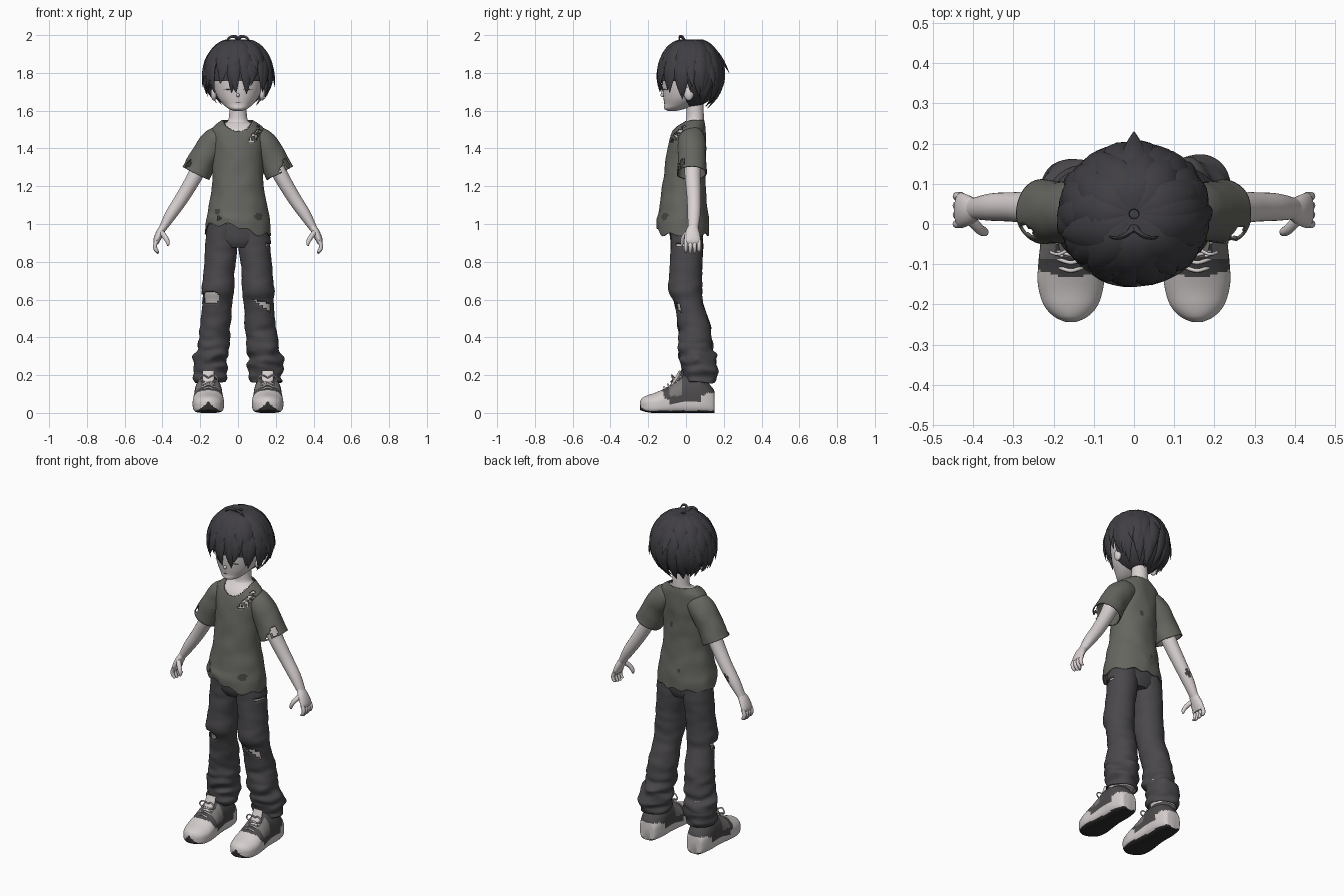
import bpy, bmesh, math, random
from mathutils import Vector, Matrix, noise

random.seed(4)
if "Cube" in bpy.data.objects:
    bpy.data.objects.remove(bpy.data.objects["Cube"])


def material(name, *rgb):
    m = bpy.data.materials.new(name)
    m.use_nodes = True
    m.diffuse_color = (*rgb, 1)
    m.node_tree.nodes["Principled BSDF"].inputs["Base Color"].default_value = (*rgb, 1)
    return m


SKIN = material("pale skin", .70, .64, .64)
HAIR = material("charcoal hair", .052, .049, .057)
SHIRT = material("grey green cloth", .132, .132, .117)
PANTS = material("dark trouser cloth", .068, .064, .070)
WHITE = material("worn white rubber", .66, .62, .61)
UPPER = material("dark shoe cloth", .075, .071, .074)
SOLE = material("black sole", .03, .028, .03)
GREY = material("mid grey", .20, .19, .185)
STAIN = material("dark stain", .06, .058, .056)


def spline(pts, steps):
    """Catmull-Rom through tuples of any length."""
    out = []
    for i in range(len(pts) - 1):
        a, b, c, d = pts[max(i - 1, 0)], pts[i], pts[i + 1], pts[min(i + 2, len(pts) - 1)]
        for k in range(steps):
            t = k / steps
            out.append([q + .5 * t * (r - p + t * (2 * p - 5 * q + 4 * r - s + t * (3 * (q - r) + s - p)))
                        for p, q, r, s in zip(a, b, c, d)])
    return out + [list(pts[-1])]


def loft(bm, pts, sides=24, steps=6, ref=(0, 1, 0), axis=None, caps=True, low=1):
    """Sweep an ellipse through (x, y, z, radius a, radius b) stations."""
    rows = spline(pts, steps)
    rings = []
    for i, r in enumerate(rows):
        p = Vector(r[:3])
        t = Vector(axis) if axis else Vector(rows[min(i + 1, len(rows) - 1)][:3]) - Vector(rows[max(i - 1, 0)][:3])
        t.normalize()
        n = p - ref if isinstance(ref, Vector) else Vector(ref)
        b = (n - t * n.dot(t)).normalized()
        a = b.cross(t)
        ring = []
        for k in range(sides):
            c, s = math.cos(math.tau * k / sides), math.sin(math.tau * k / sides)
            e = low if s < 0 else 1
            c, s = math.copysign(abs(c) ** e, c), math.copysign(abs(s) ** e, s)
            ring.append(bm.verts.new(p + a * c * r[3] + b * s * r[4]))
        rings.append(ring)
    for u, v in zip(rings, rings[1:]):
        for k in range(sides):
            j = (k + 1) % sides
            bm.faces.new((u[k], u[j], v[j], v[k]))
    if caps:
        bm.faces.new(rings[0])
        bm.faces.new(rings[-1])


def level(bm, rows, **kw):
    """Loft of horizontal rings given as (z, x, y, rx, ry)."""
    loft(bm, [(x, y, z, a, b) for z, x, y, a, b in rows], axis=(0, 0, 1), **kw)


def ball(bm, loc, size):
    bmesh.ops.create_uvsphere(bm, u_segments=24, v_segments=16, radius=1,
                              matrix=Matrix.Translation(loc) @ Matrix.Diagonal((*size, 1)))


def cut(bm, rule):
    gone = [f for f in bm.faces if rule(*f.calc_center_median())]
    bmesh.ops.delete(bm, geom=gone, context="FACES")


def paint(bm, rule):
    for f in bm.faces:
        f.material_index = rule(*f.calc_center_median())


def finish(bm, name, mats, thick=0):
    bmesh.ops.recalc_face_normals(bm, faces=bm.faces)
    me = bpy.data.meshes.new(name)
    bm.to_mesh(me)
    bm.free()
    ob = bpy.data.objects.new(name, me)
    bpy.context.collection.objects.link(ob)
    for m in mats:
        me.materials.append(m)
    if thick:
        ob.modifiers.new("cloth thickness", "SOLIDIFY").thickness = thick
    bpy.ops.object.select_all(action="DESELECT")
    ob.select_set(True)
    bpy.context.view_layer.objects.active = ob
    bpy.ops.object.shade_smooth_by_angle(angle=math.radians(50))


# Head with nose and ears
bm = bmesh.new()
level(bm, [(1.598, 0, -.075, .02, .02), (1.61, 0, -.06, .05, .055), (1.635, 0, -.03, .08, .085),
           (1.67, 0, -.005, .108, .115), (1.72, 0, .01, .128, .135), (1.78, 0, .02, .14, .145),
           (1.85, 0, .03, .135, .14), (1.92, 0, .03, .1, .1), (1.95, 0, .03, .03, .03)], sides=32)
ball(bm, (0, -.122, 1.682), (.009, .014, .01))
for s in (-1, 1):
    ball(bm, (s * .128, .015, 1.69), (.016, .026, .036))
finish(bm, "head", [SKIN])

# Lowered eyelid lines and mouth
bm = bmesh.new()
for s in (-1, 1):
    xs = [s * (.03 + .011 * k) for k in range(5)]
    loft(bm, [(x, .008 - .135 * math.sqrt(1 - (x / .128) ** 2), 1.712 - 4 * (abs(x) - .052) ** 2, .002, .004)
              for x in xs], sides=6, steps=2)
loft(bm, [(x, -.126, 1.645, .001, .002) for x in (-.012, 0, .012)], sides=6, steps=2)
finish(bm, "eyelids_and_mouth", [GREY])

# Neck and upper body under the shirt
bm = bmesh.new()
level(bm, [(1.2, 0, 0, .115, .09), (1.35, 0, .005, .118, .088), (1.45, 0, .012, .124, .08),
           (1.5, 0, .022, .122, .07), (1.53, 0, .035, .082, .055), (1.555, 0, .048, .05, .047),
           (1.66, 0, .045, .045, .045)], sides=32)
finish(bm, "neck_and_chest", [SKIN])

# Arms and hands
for s, side in ((1, "left"), (-1, "right")):
    bm = bmesh.new()

    def limb(*pts, **kw):
        loft(bm, [(s * p[0], *p[1:]) for p in pts], **kw)

    limb((.1, .035, 1.44, .05, .05), (.17, .035, 1.37, .047, .047), (.23, .036, 1.25, .04, .042),
         (.295, .042, 1.14, .036, .037), (.355, .042, 1.05, .031, .034), (.4, .038, .975, .02, .026))
    limb((.392, .038, .99, .018, .025), (.412, .034, .955, .021, .038), (.43, .034, .915, .018, .044),
         (.432, .034, .895, .012, .04), sides=16)
    for k in range(4):
        y, end = .0 + k * .023, .843 + (.008, 0, .003, .016)[k]
        limb((.43, y, .91, .011, .011), (.44, y, .885, .011, .011), (.434, y, .862, .01, .01),
             (.422, y, end, .006, .006), sides=10, steps=3)
    limb((.405, .01, .955, .014, .014), (.385, -.012, .93, .013, .013), (.372, -.02, .905, .011, .011),
         (.37, -.022, .885, .005, .005), sides=10, steps=3)
    # Bruise on one forearm
    paint(bm, lambda x, y, z: int((Vector((x, y, z)) - Vector((-.325, .075, 1.08))).length < .02))
    finish(bm, side + "_arm", [SKIN, STAIN])

# Torn shirt
bm = bmesh.new()
level(bm, [(.945, 0, -.015, .176, .138), (1.0, 0, -.016, .172, .138), (1.08, 0, -.014, .158, .128),
           (1.2, 0, -.01, .138, .115), (1.35, 0, 0, .134, .105), (1.45, 0, .01, .14, .096),
           (1.505, 0, .02, .138, .084), (1.535, 0, .03, .105, .07), (1.56, 0, .04, .065, .055)],
      sides=80, steps=9, caps=False)
for v in bm.verts:
    x, y, z = v.co
    w = max(0, min(1, (1.06 - z) / .1))
    lift = .05 * max(0, min(1, (.1 - x) / .12)) * max(0, min(1, -y / .08))
    v.co.z += w * (lift + .008 * math.sin(9 * math.atan2(y, x)))
for s in (-1, 1):
    loft(bm, [(s * x, .03, z, r, r) for x, z, r in ((.05, 1.465, .055), (.12, 1.437, .073),
              (.175, 1.36, .075), (.222, 1.268, .08))], sides=40, steps=9, caps=False)
for v in bm.verts:
    v.co += noise.noise_vector(v.co * 13) * .005
holes = [(Vector(p), r) for p, r in (((.262, -.03, 1.33), .027), ((.235, -.05, 1.29), .016),
                                     ((-.265, -.02, 1.32), .022), ((-.1, -.12, 1.03), .014))]


def torn(x, y, z):
    p = Vector((x, y, z))
    collar = (x / .082) ** 2 + ((z - 1.57) / .08) ** 2 < 1 and y < .045 or z > 1.55
    scratch = y < 0 and 1.43 < z < 1.525 and abs(x - .1 - (z - 1.48) * .5) < .02 and noise.noise(p * 70) > -.05
    return collar or scratch or any((p - c).length < r for c, r in holes)


def stained(x, y, z):
    spots = ((.11, 1.04, -1, .02), (-.11, 1.065, -1, .014), (.03, 1.32, 1, .012), (-.03, 1.06, 1, .011))
    return int(any(y * f > .04 and math.hypot(x - a, z - b) < r for a, b, f, r in spots))


cut(bm, torn)
paint(bm, stained)
finish(bm, "shirt", [SHIRT, STAIN], .006)

# Trousers with skin legs inside the torn knees
LEG = [(1.0, .083, .0, .083, .085), (.88, .088, .005, .086, .086), (.75, .1, 0, .081, .086),
       (.65, .107, -.004, .086, .089), (.58, .11, .014, .08, .077), (.45, .12, .045, .081, .086),
       (.35, .13, .052, .086, .09), (.27, .145, .068, .094, .097), (.215, .147, .072, .09, .095),
       (.16, .15, .07, .078, .082)]


def knee_tear(x, y, z):
    if y > .03:
        return False
    if x < 0:
        return ((x + .145) / .052) ** 2 + ((z - .61) / .034) ** 2 < 1
    d = x - .08
    thigh = math.hypot(x - .165, (z - .89) * 1.5) < .018
    return thigh or (0 < d < .095 and .595 - d * .7 < z < .6 - d * .2)


for s, side in ((1, "left"), (-1, "right")):
    rows = [(z, s * x, y, a, b) for z, x, y, a, b in LEG]
    bm = bmesh.new()
    level(bm, rows, sides=48, steps=9, caps=False)
    for v in bm.verts:
        x, y, z = v.co
        amt = .004 + .016 * max(0, min(1, (.52 - z) / .2))
        n = noise.noise_vector(Vector((x * 9, y * 9, z * 24 + s * 3)))
        v.co += Vector((n.x, n.y, n.z * .4)) * amt
    cut(bm, knee_tear)
    finish(bm, side + "_trouser_leg", [PANTS], .006)
    bm = bmesh.new()
    level(bm, [(z, x, y, a - .014, b - .014) for z, x, y, a, b in rows])
    finish(bm, side + "_leg", [SKIN])
bm = bmesh.new()
level(bm, [(.875, 0, .005, .1, .07), (.92, 0, .002, .15, .086), (1.03, 0, 0, .15, .09)], sides=32)
finish(bm, "trouser_seat", [PANTS])

# Shoes: cloth upper, rubber toe cap and rim, black sole, tongue and laces
PROFILE = [(.152, .025, .1), (.142, .052, .13), (.08, .072, .19), (0, .073, .2), (-.05, .076, .172),
           (-.1, .081, .137), (-.15, .082, .112), (-.2, .068, .092), (-.23, .042, .07), (-.244, .012, .045)]
for s, side in ((1, "left"), (-1, "right")):
    cx = s * .157

    def shoe_colour(x, y, z):
        d = abs(x - cx)
        if z < .012 or (y < -.19 and z < .052 - d * .7):
            return 2
        rim = .055 + .05 * max(0, min(1, (y - .06) / .05)) + .04 * max(0, min(1, (-y - .08) / .05))
        if y < -.135 + d * .25 or z < rim:
            return 1
        return 3 if -.085 < y < -.02 and d > .035 and z > .09 else 0

    bm = bmesh.new()
    loft(bm, [(cx, y, h / 2, w, h / 2) for y, w, h in PROFILE], sides=48, steps=8,
         ref=(0, 0, 1), axis=(0, -1, 0), low=.45)
    for v in bm.verts:
        v.co.z += .014 * max(0, (-v.co.y - .17) / .07) ** 2
    paint(bm, shoe_colour)
    finish(bm, side + "_shoe", [UPPER, WHITE, SOLE, GREY])
    bm = bmesh.new()
    loft(bm, [(cx, -.075, .145, .025, .01), (cx, -.045, .185, .032, .012), (cx, -.03, .222, .03, .008)],
         sides=16, ref=(0, -1, 0))
    for k in range(4):
        y = -.05 - .02 * k
        h = .172 + (y + .05) * .7
        loft(bm, [(cx - .045, y + .01, h - .02, .005, .005), (cx, y - .006, h + .007, .005, .005),
                  (cx + .045, y + .01, h - .02, .005, .005)], sides=8, ref=(0, 0, 1))
    for f in (-1, 1):
        loft(bm, [(cx, -.06, .185, .004, .004), (cx + f * .03, -.075, .2, .004, .004),
                  (cx + f * .05, -.07, .175, .004, .004), (cx + f * .02, -.08, .165, .004, .004)],
             sides=8, ref=(0, .3, 1))
    finish(bm, side + "_tongue_and_laces", [WHITE])

# Hair: scalp cap, then layers of tapered locks falling from the crown
C, R = Vector((0, .025, 1.79)), Vector((.172, .163, .178))
bm = bmesh.new()
ball(bm, C, R * .97)
cut(bm, lambda x, y, z: z < 1.745 and y < .01)


def lock(a, t0, t1, w, flare, twist=0):
    pts = []
    for k, wide in enumerate((.45, 1, .95, .6, .03)):
        u = k / 4
        th, az = math.radians(t0 + (t1 - t0) * u), math.radians(a + twist * u)
        d = Vector((math.sin(az) * math.sin(th), -math.cos(az) * math.sin(th), math.cos(th)))
        p = C + d * R * (.99 + .03 * math.sin(math.pi * u) + flare * u ** 3)
        pts.append((*p, w * wide, w * wide * .38))
    loft(bm, pts, sides=8, steps=3, ref=C)


def low_end(a):
    if a < 15:
        return 121
    if a < 48:
        return 104
    return 116 + 34 * min(1, (a - 48) / 110)


for count, start, w, flare in ((13, 4, .05, .1), (20, 20, .042, .1), (30, 50, .034, .12)):
    for i in range(count):
        a = -180 + 360 * (i + random.uniform(-.25, .25)) / count
        end = low_end(abs(a))
        end = {4: 80, 20: end - 18, 50: end}[start] + random.uniform(-6, 5)
        lock(a, start, end, w, flare * random.uniform(.5, 1.3), random.uniform(-14, 14))
lock(180, 20, 88, .035, .27)
for a in (-125, -85, 85, 125):
    lock(a, 45, 108, .03, .2, 8)
# Curled strands on the crown
for s in (-1, 1):
    loft(bm, [(0, 0, 1.955, .012, .008), (s * .006, -.015, 1.985, .01, .007), (s * .025, -.03, 1.993, .008, .006),
              (s * .048, -.035, 1.985, .006, .004), (s * .062, -.03, 1.965, .001, .001)],
         sides=8, steps=4, ref=(0, 1, 0))
finish(bm, "hair", [HAIR])
